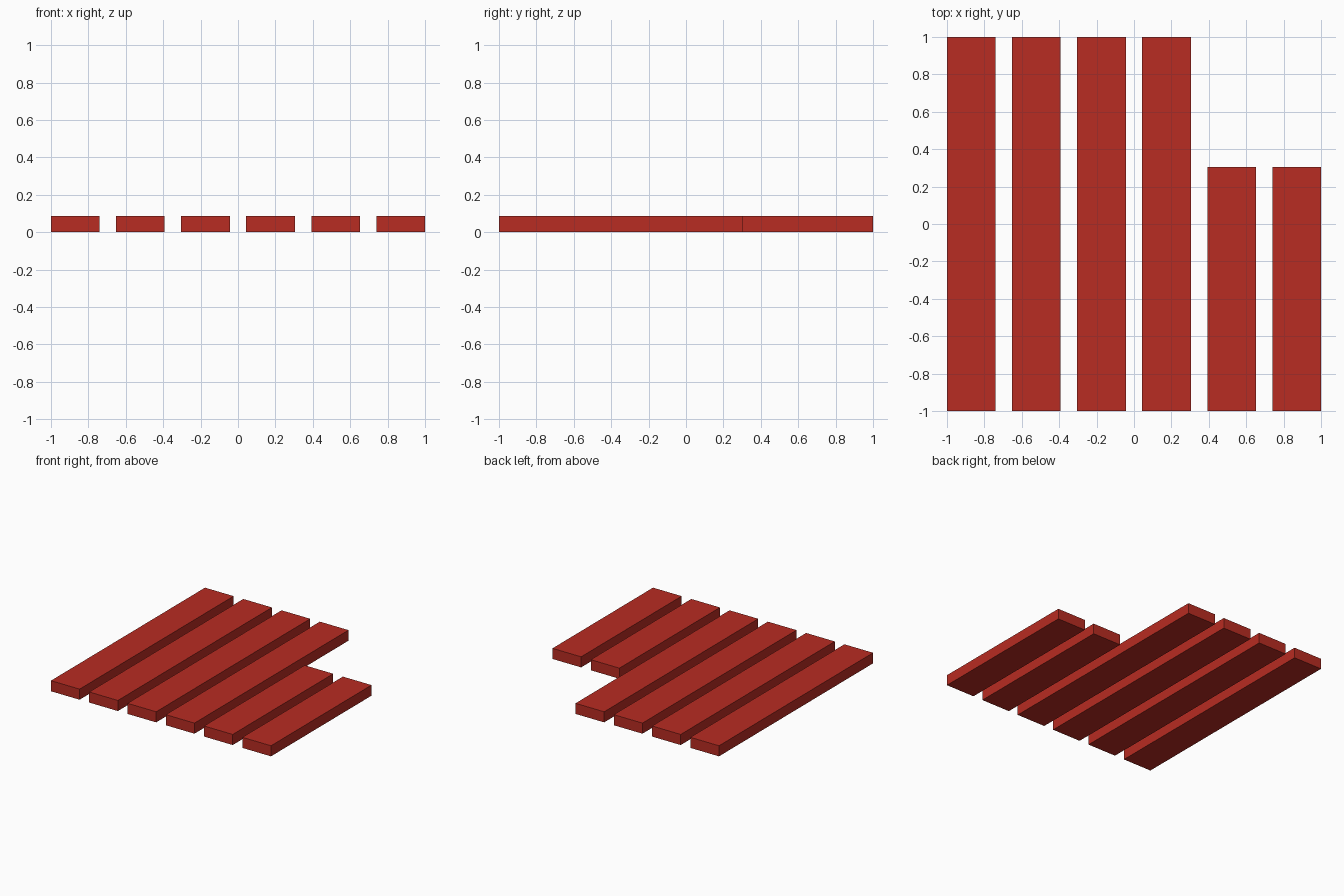
import bpy

if "Cube" in bpy.data.objects:
    bpy.data.objects.remove(bpy.data.objects["Cube"])

WIDTH, HEIGHT, PITCH = 0.26, 0.087, 0.348

red = bpy.data.materials.new("red paint")
red.diffuse_color = (0.48, 0.025, 0.016, 1)
red.use_nodes = True
red.node_tree.nodes["Principled BSDF"].inputs["Base Color"].default_value = red.diffuse_color


def plank(name, x0, y0, y1):
    """Solid board lying on the ground, running along y."""
    bpy.ops.mesh.primitive_cube_add(size=1, location=(x0 + WIDTH / 2, (y0 + y1) / 2, HEIGHT / 2))
    ob = bpy.context.object
    ob.name = name
    ob.scale = (WIDTH, y1 - y0, HEIGHT)
    bpy.ops.object.transform_apply(location=False, rotation=False, scale=True)
    ob.data.materials.append(red)


# four long planks, then two short ones on the right, flush at the front
for i in range(6):
    is_long = i < 4
    plank(f"{'long' if is_long else 'short'}_plank_{i + 1}", -1 + i * PITCH, -1, 1 if is_long else 0.305)
